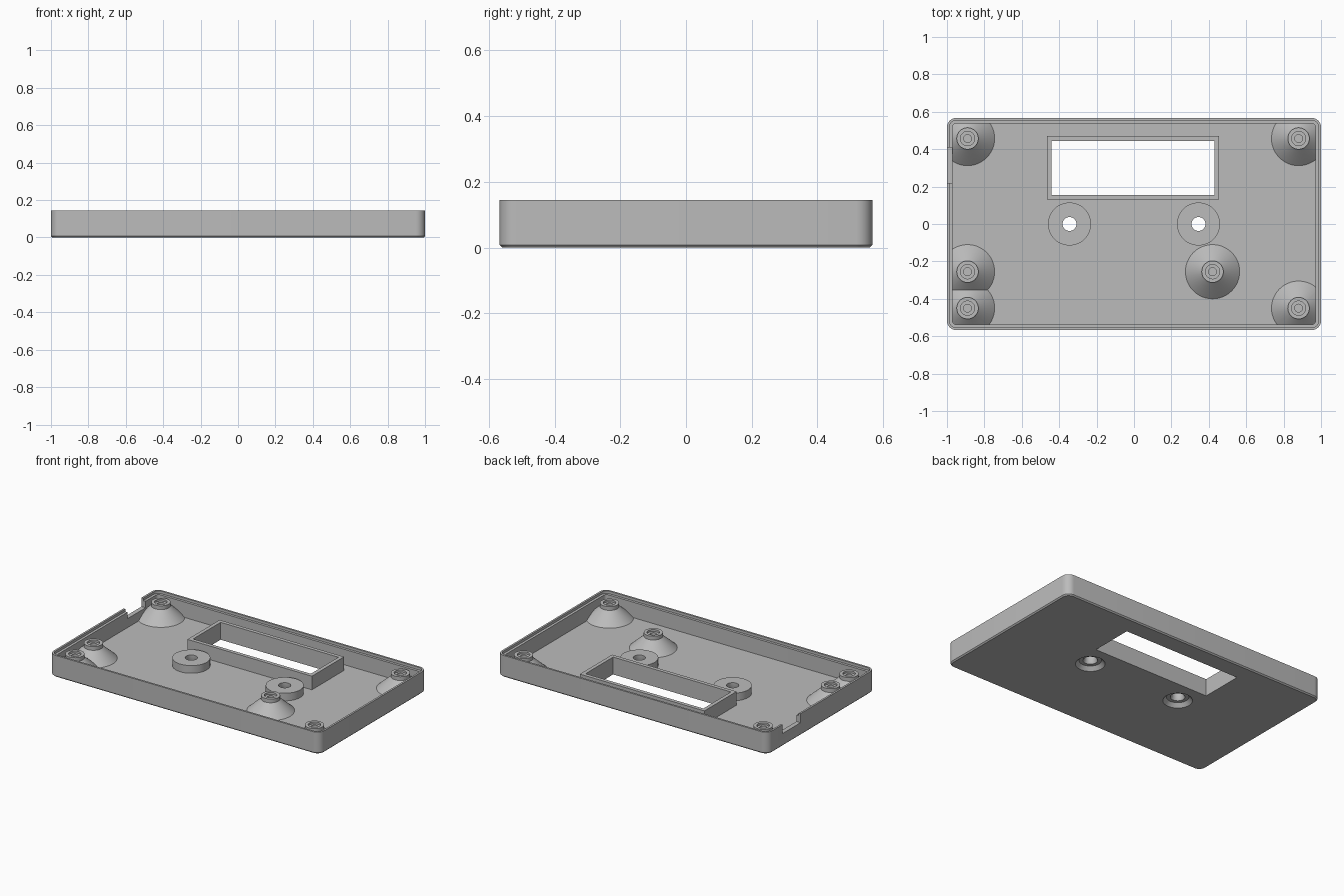
import bpy, bmesh, math

if "Cube" in bpy.data.objects:
    bpy.data.objects.remove(bpy.data.objects["Cube"], do_unlink=True)

HX, HY, H = 1.0, 0.567, 0.145
FLOOR, WALL, CORNER = 0.025, 0.03, 0.05

grey = bpy.data.materials.new("plastic_grey")
grey.use_nodes = True
colour = (0.5, 0.5, 0.5, 1)
grey.diffuse_color = colour
grey.node_tree.nodes["Principled BSDF"].inputs["Base Color"].default_value = colour


def finish(name, bm):
    bmesh.ops.recalc_face_normals(bm, faces=bm.faces)
    me = bpy.data.meshes.new(name)
    bm.to_mesh(me)
    bm.free()
    me.materials.append(grey)
    ob = bpy.data.objects.new(name, me)
    bpy.context.collection.objects.link(ob)
    return ob


def loft(name, rings):
    """Skin a stack of equal-length point loops and cap both ends."""
    bm = bmesh.new()
    loops = [[bm.verts.new(p) for p in ring] for ring in rings]
    n = len(loops[0])
    for a, b in zip(loops, loops[1:]):
        for i in range(n):
            j = (i + 1) % n
            bm.faces.new((a[i], a[j], b[j], b[i]))
    bm.faces.new(loops[0])
    bm.faces.new(loops[-1])
    return finish(name, bm)


def rounded_ring(inset, z, steps=8):
    """Rounded rectangle loop, parallel to the case outline."""
    r = max(CORNER - inset, 0.012)
    cx, cy = HX - inset - r, HY - inset - r
    pts = []
    for q, (sx, sy) in enumerate(((1, 1), (-1, 1), (-1, -1), (1, -1))):
        for k in range(steps + 1):
            a = math.pi / 2 * (q + k / steps)
            pts.append((sx * cx + r * math.cos(a), sy * cy + r * math.sin(a), z))
    return pts


def lathe(name, profile, x, y, n=48):
    """Solid of revolution about a vertical axis at x, y."""
    return loft(name, [[(x + r * math.cos(2 * math.pi * i / n),
                         y + r * math.sin(2 * math.pi * i / n), z)
                        for i in range(n)] for r, z in profile])


def box(name, x0, x1, y0, y1, z0, z1):
    return loft(name, [[(x0, y0, z), (x1, y0, z), (x1, y1, z), (x0, y1, z)]
                       for z in (z0, z1)])


def boolean(ob, cutter, operation="DIFFERENCE"):
    mod = ob.modifiers.new("cut", "BOOLEAN")
    mod.operation, mod.object, mod.solver = operation, cutter, "EXACT"
    bpy.context.view_layer.objects.active = ob
    bpy.ops.object.modifier_apply(modifier=mod.name)


# Cutters
window = box("window_cutter", -0.44, 0.43, 0.155, 0.445, -0.1, 0.3)
notch = box("notch_cutter", -1.1, -0.95, 0.22, 0.41, 0.085, 0.3)
interior = box("interior_limit", -HX + WALL / 2, HX - WALL / 2,
               -HY + WALL / 2, HY - WALL / 2, 0.012, 0.3)
sink_profile = [(0.098, -0.01), (0.09, 0), (0.068, 0.025), (0.045, 0.025),
                (0.037, 0.04), (0.037, 0.2)]
sinks = [lathe("countersink_cutter", sink_profile, x, 0) for x in (-0.345, 0.345)]

# Tray: chamfered base, outer wall, stepped rim, inner wall and floor
tray = loft("case_tray", [rounded_ring(i, z) for i, z in (
    (0.008, 0), (0, 0.008), (0, H), (0.013, H), (0.013, H - 0.017),
    (WALL, H - 0.017), (WALL, FLOOR))])
for cutter in (window, notch, *sinks):
    boolean(tray, cutter)
parts = [tray]

# Raised frame around the display window
frame = box("window_frame", -0.465, 0.455, 0.13, 0.47, 0.012, 0.116)
boolean(frame, window)
parts.append(frame)

# Button collars
for side, x, sink in zip(("right", "left"), (-0.345, 0.345), sinks):
    collar = lathe("button_collar_" + side, [(0.115, 0.012), (0.115, 0.076)], x, 0)
    boolean(collar, sink)
    parts.append(collar)

# Conical screw posts with stepped blind holes, trimmed where they meet the walls
post_profile = [(0.158, 0.012), (0.145, FLOOR), (0.058, 0.103), (0.058, 0.128),
                (0.038, 0.128), (0.038, 0.115), (0.021, 0.115), (0.021, 0.035)]
for x, y in ((-0.89, 0.457), (0.88, 0.457), (-0.89, -0.255),
             (-0.89, -0.45), (0.88, -0.45), (0.42, -0.255)):
    post = lathe("screw_post", post_profile, x, y)
    boolean(post, interior, "INTERSECT")
    parts.append(post)

# Remove helpers, then smooth the curved walls
for helper in (window, notch, interior, *sinks):
    bpy.data.objects.remove(helper, do_unlink=True)
bpy.ops.object.select_all(action="DESELECT")
for ob in parts:
    ob.select_set(True)
bpy.context.view_layer.objects.active = tray
bpy.ops.object.shade_smooth_by_angle(angle=math.radians(30))
